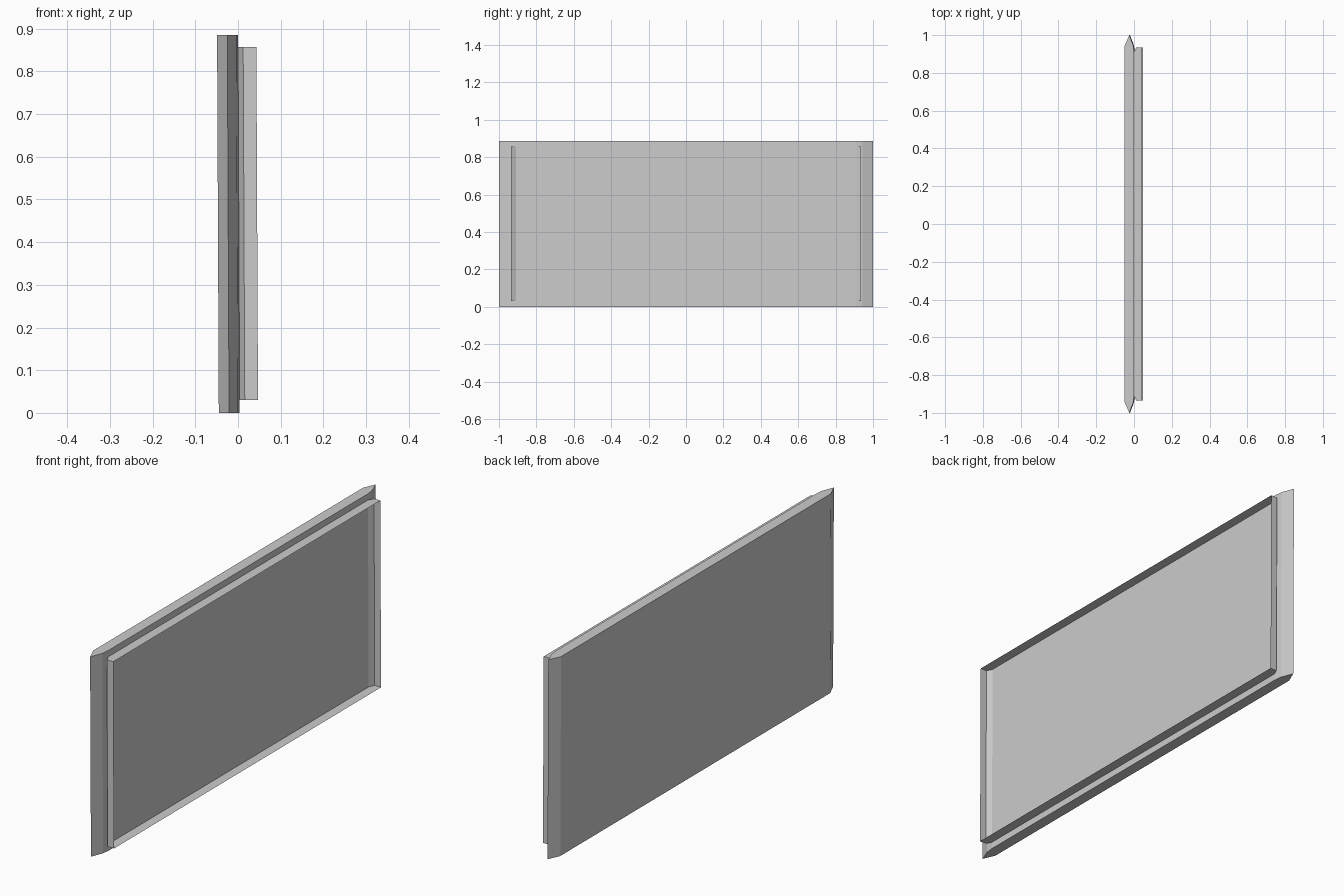
import bpy
import bmesh

cube = bpy.data.objects.get("Cube")
if cube:
    bpy.data.objects.remove(cube, do_unlink=True)

grey = bpy.data.materials.new("plain_grey")
grey.use_nodes = True
colour = (0.6, 0.6, 0.6, 1)
grey.diffuse_color = colour
grey.node_tree.nodes["Principled BSDF"].inputs["Base Color"].default_value = colour

HEIGHT = 0.885
LEAN = 0.004  # slight tilt from top to bottom


def extrude_profile(name, half, z0, z1, open_sides=()):
    """Mirror a half profile in y, then extrude it upright with caps."""
    outline = half + [(x, -y) for x, y in reversed(half)]
    bm = bmesh.new()
    rings = []
    for z in (z0, z1):
        shift = LEAN * (0.5 - z / HEIGHT)
        rings.append([bm.verts.new((x + shift, y, z)) for x, y in outline])
    low, high = rings
    n = len(outline)
    for i in range(n):
        if i not in open_sides:
            j = (i + 1) % n
            bm.faces.new((low[i], low[j], high[j], high[i]))
    bm.faces.new(low[::-1])
    bm.faces.new(high)
    bmesh.ops.recalc_face_normals(bm, faces=bm.faces)
    mesh = bpy.data.meshes.new(name)
    bm.to_mesh(mesh)
    bm.free()
    mesh.materials.append(grey)
    obj = bpy.data.objects.new(name, mesh)
    bpy.context.collection.objects.link(obj)
    return obj


# Back panel with pointed ends
extrude_profile("back_panel",
                [(0.002, -0.91), (-0.002, -0.945), (-0.023, -1), (-0.047, -0.945)],
                0, HEIGHT)

# Thin rim around the recess: open at the mouth and where it meets the panel
extrude_profile("recess_rim",
                [(0.002, -0.91), (0.014, -0.935), (0.045, -0.935)],
                0.03, 0.857, open_sides=(2, 5))
